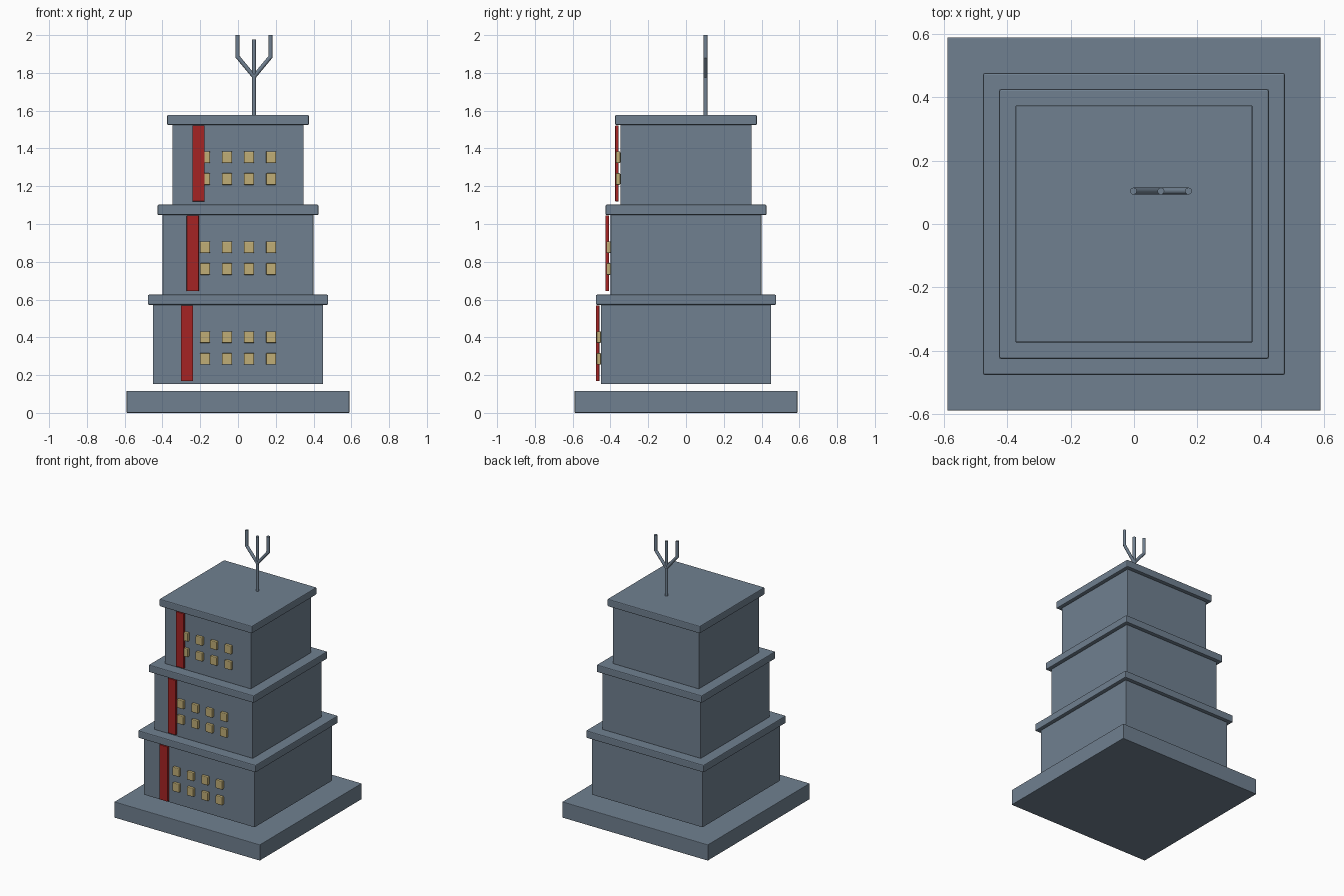
import bpy, bmesh, math
from mathutils import Vector

if "Cube" in bpy.data.objects:
    bpy.data.objects.remove(bpy.data.objects["Cube"])


def material(name, rgb):
    lin = [((c / 255 + 0.055) / 1.055) ** 2.4 for c in rgb]
    m = bpy.data.materials.new(name)
    m.diffuse_color = (*lin, 1)
    m.use_nodes = True
    m.node_tree.nodes["Principled BSDF"].inputs["Base Color"].default_value = m.diffuse_color
    return m


GREY = material("slate_grey", (112, 128, 144))
RED = material("banner_red", (165, 36, 36))
TAN = material("window_tan", (192, 174, 118))


def finish(name, bm, mat):
    me = bpy.data.meshes.new(name)
    bm.to_mesh(me)
    bm.free()
    me.materials.append(mat)
    ob = bpy.data.objects.new(name, me)
    bpy.context.collection.objects.link(ob)
    return ob


def box(name, lo, hi, mat, bevel=0.0):
    """Axis-aligned box between two corners with slightly eased edges."""
    bm = bmesh.new()
    bmesh.ops.create_cube(bm, size=1)
    lo, hi = Vector(lo), Vector(hi)
    for v in bm.verts:
        v.co = (lo + hi) / 2 + Vector(a * b for a, b in zip(v.co, hi - lo))
    ob = finish(name, bm, mat)
    if bevel:
        mod = ob.modifiers.new("eased_edges", 'BEVEL')
        mod.width, mod.segments = bevel, 2
    return ob


def slab(name, half, z0, z1, bevel):
    return box(name, (-half, -half, z0), (half, half, z1), GREY, bevel)


def rod(name, a, b, r=0.011):
    """Round rod running from a to b."""
    a, b = Vector(a), Vector(b)
    bm = bmesh.new()
    bmesh.ops.create_cone(bm, cap_ends=True, segments=12, radius1=r, radius2=r,
                          depth=(b - a).length)
    rot = (b - a).to_track_quat('Z', 'Y')
    for v in bm.verts:
        v.co = rot @ v.co + (a + b) / 2
    for f in bm.faces:
        f.smooth = len(f.verts) == 4
    for e in bm.edges:
        e.smooth = all(f.smooth for f in e.link_faces)
    return finish(name, bm, GREY)


# Ground plinth, with a gap below the first storey
slab("plinth", 0.59, 0.0, 0.117, 0.004)

# Three storeys, each with its roof slab, red banner and windows
for i in range(3):
    n = i + 1
    half = 0.45 - 0.051 * i
    z0 = 0.153 + 0.476 * i
    front = -half
    wall_bottom = z0 if i == 0 else z0 - 0.005
    slab(f"storey_{n}", half, wall_bottom, z0 + 0.42, 0.003)
    slab(f"roof_slab_{n}", half + 0.027, z0 + 0.419, z0 + 0.473, 0.006)

    bx = -0.27 + 0.0305 * i
    box(f"banner_{n}", (bx - 0.032, front - 0.027, z0 + 0.015),
        (bx + 0.032, front - 0.009, z0 + 0.416), RED, 0.002)

    for row, dz in enumerate((0.133, 0.248)):
        for col in range(4):
            x = -0.175 + 0.1167 * col
            z = z0 + dz
            box(f"window_{n}_{row}_{col}", (x - 0.027, front - 0.023, z - 0.031),
                (x + 0.027, front, z + 0.031), TAN, 0.005)

# Forked roof antenna
AX, AY = 0.085, 0.104
rod("antenna_mast", (AX, AY, 1.57), (AX, AY, 1.977))
for label, s in (("left", -1), ("right", 1)):
    px = AX + s * 0.087
    rod(f"antenna_arm_{label}", (AX, AY, 1.78), (px, AY, 1.885))
    rod(f"antenna_prong_{label}", (px, AY, 1.88), (px, AY, 2.0))
